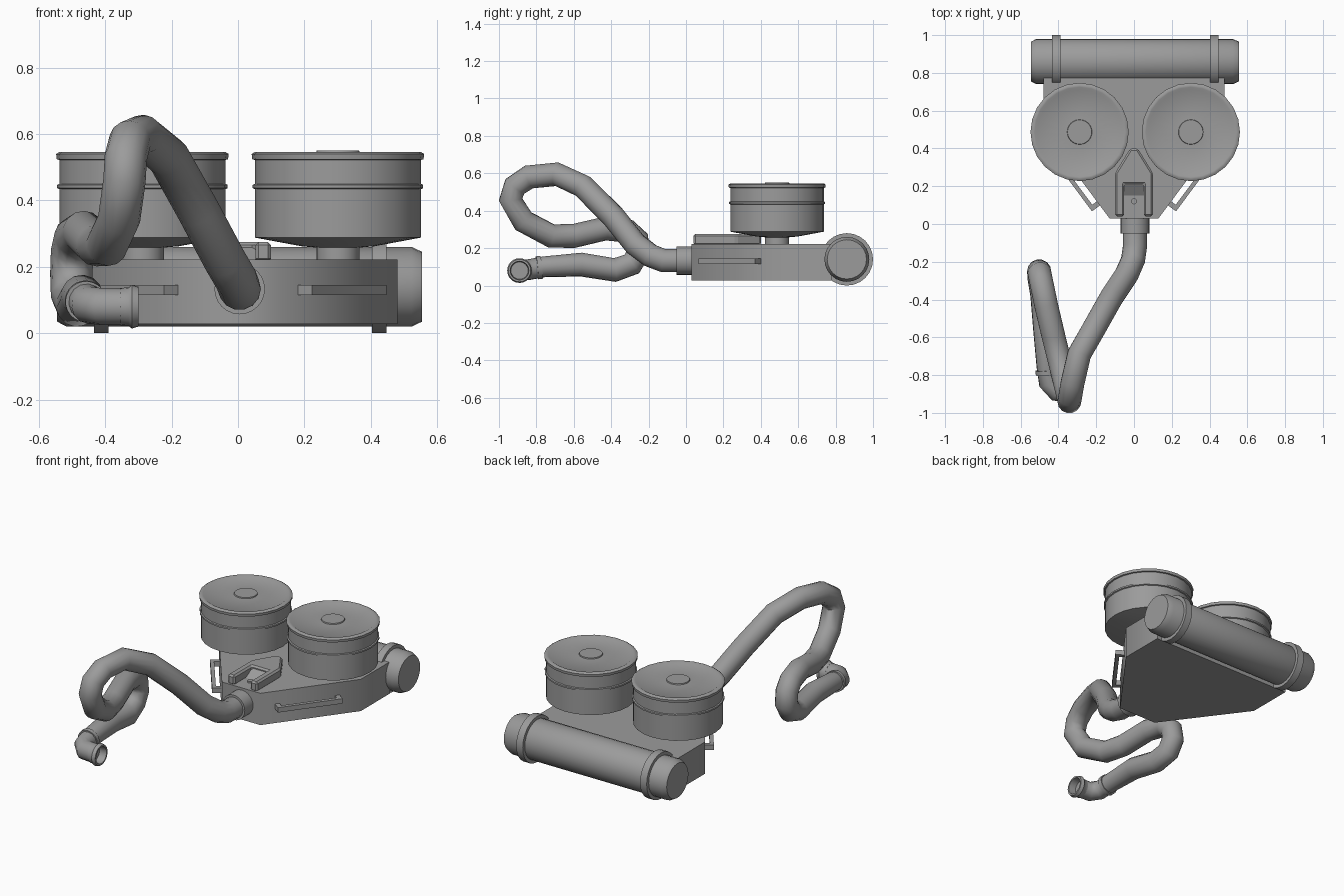
import bpy, bmesh, math
from mathutils import Vector, Matrix

if "Cube" in bpy.data.objects:
    bpy.data.objects.remove(bpy.data.objects["Cube"])

grey = bpy.data.materials.new("dark_grey")
grey.diffuse_color = (0.33, 0.33, 0.33, 1)
grey.use_nodes = True
grey.node_tree.nodes["Principled BSDF"].inputs["Base Color"].default_value = grey.diffuse_color


def shade(ob, angle=35):
    bpy.ops.object.select_all(action='DESELECT')
    bpy.context.view_layer.objects.active = ob
    ob.select_set(True)
    bpy.ops.object.shade_smooth_by_angle(angle=math.radians(angle))


def make(name, bm, angle=35):
    bmesh.ops.recalc_face_normals(bm, faces=bm.faces)
    me = bpy.data.meshes.new(name)
    bm.to_mesh(me)
    bm.free()
    me.materials.append(grey)
    ob = bpy.data.objects.new(name, me)
    bpy.context.collection.objects.link(ob)
    if angle:
        shade(ob, angle)
    return ob


def lathe(name, profile, loc, axis=(0, 0, 1), sides=24, closed=False):
    """Revolve (radius, height) points around an axis."""
    bm = bmesh.new()
    rot = Vector((0, 0, 1)).rotation_difference(Vector(axis)).to_matrix().to_4x4()
    rings = []
    for r, h in profile:
        if r == 0:
            rings.append([bm.verts.new((0, 0, h))] * sides)
        else:
            rings.append([bm.verts.new((r * math.cos(2 * math.pi * i / sides),
                                        r * math.sin(2 * math.pi * i / sides), h))
                          for i in range(sides)])
    pairs = list(zip(rings, rings[1:]))
    if closed:
        pairs.append((rings[-1], rings[0]))
    for a, b in pairs:
        for i in range(sides):
            j = (i + 1) % sides
            vs = list(dict.fromkeys((a[i], a[j], b[j], b[i])))
            bm.faces.new(vs)
    bm.transform(Matrix.Translation(loc) @ rot)
    return make(name, bm)


def prism(name, outline, low, high, bevel=0, matrix=Matrix(), angle=0):
    """Extrude a plan outline from low to high."""
    bm = bmesh.new()
    face = bm.faces.new([bm.verts.new((x, y, low)) for x, y in outline])
    up = bmesh.ops.extrude_face_region(bm, geom=[face])
    bmesh.ops.translate(bm, vec=(0, 0, high - low),
                        verts=[v for v in up['geom'] if isinstance(v, bmesh.types.BMVert)])
    bm.transform(matrix)
    ob = make(name, bm, angle)
    if bevel:
        m = ob.modifiers.new("edge", 'BEVEL')
        m.width, m.segments = bevel, 1
    return ob


def mirrored(half):
    return half + [(-x, y) for x, y in reversed(half)]


# Housing: plate tapering towards the hose, its sides shaded as one soft band
prism("housing", mirrored([(0.13, 0.03), (0.48, 0.5), (0.48, 0.78)]), 0.028, 0.222, angle=60)

# Raised wedge cover with an open slot, and a ramp inside the slot
prism("wedge_cover", mirrored([(0.052, 0.04), (0.1, 0.04), (0.1, 0.27), (0.02, 0.4)])
      + [(-0.052, 0.21), (0.052, 0.21)], 0.215, 0.275, 0.01)
prism("slot_ramp", [(0.13, 0.21), (0.225, 0.21), (0.225, 0.268)], -0.052, 0.052,
      matrix=Matrix(((0, 0, 1, 0), (1, 0, 0, 0), (0, 1, 0, 0), (0, 0, 0, 1))))
lathe("slot_pin", [(0.016, 0.215), (0.016, 0.232), (0, 0.232)], (0, 0.12, 0), sides=12)

# Twin filter drums with rim, ring, dished lid and neck
drum = [(0, 0.215), (0.065, 0.215), (0.065, 0.258), (0.11, 0.262), (0.25, 0.288),
        (0.25, 0.434), (0.257, 0.437), (0.257, 0.447), (0.25, 0.45), (0.25, 0.522),
        (0.258, 0.524), (0.26, 0.54), (0.25, 0.546), (0.238, 0.546), (0.225, 0.538),
        (0.066, 0.544), (0.064, 0.55), (0, 0.55)]
for side, x in (("left", -0.288), ("right", 0.301)):
    lathe("filter_drum_" + side, drum, (x, 0.487, 0))

# Rear tank with chamfered ends, held by two straps
lathe("rear_tank", [(0, -0.545), (0.105, -0.545), (0.12, -0.517), (0.12, 0.523),
                    (0.105, 0.555), (0, 0.555)], (0, 0.86, 0.14), (1, 0, 0))
for side, x in (("left", -0.412), ("right", 0.425)):
    lathe("tank_strap_" + side, [(0.115, -0.022), (0.14, -0.022), (0.14, 0.022), (0.115, 0.022)],
          (x, 0.86, 0.14), (1, 0, 0), closed=True)

# Bracket handles along the tapered sides
along = Vector((0.35, 0.47, 0)).normalized()
out = Vector((along.y, -along.x, 0))
bracket = [(0.085, -0.01), (0.085, 0.052), (0.462, 0.052), (0.462, -0.01),
           (0.435, -0.01), (0.435, 0.03), (0.112, 0.03), (0.112, -0.01)]
for side, s in (("right", 1), ("left", -1)):
    pts = [Vector((0.13, 0.03, 0)) + along * t + out * n for t, n in bracket]
    prism("handle_" + side, [(s * p.x, p.y) for p in pts], 0.115, 0.145)

# Hose connector at the front of the housing
lathe("hose_connector", [(0.06, -0.05), (0.076, -0.05), (0.076, 0.035), (0.06, 0.035)],
      (0.005, 0, 0.133), (0, 1, 0), closed=True)

# Looping hose
path = [(0.005, 0.03, 0.133), (0.005, -0.12, 0.133), (-0.005, -0.19, 0.16),
        (-0.04, -0.27, 0.22), (-0.12, -0.39, 0.37), (-0.21, -0.55, 0.53),
        (-0.29, -0.69, 0.595), (-0.325, -0.84, 0.58), (-0.338, -0.915, 0.53),
        (-0.342, -0.938, 0.46), (-0.358, -0.87, 0.345), (-0.395, -0.72, 0.265),
        (-0.425, -0.6, 0.265), (-0.465, -0.43, 0.305), (-0.49, -0.31, 0.29),
        (-0.5, -0.26, 0.245), (-0.502, -0.25, 0.18), (-0.5, -0.29, 0.115),
        (-0.485, -0.38, 0.083), (-0.47, -0.56, 0.112), (-0.46, -0.76, 0.1),
        (-0.45, -0.84, 0.085), (-0.41, -0.885, 0.08), (-0.32, -0.89, 0.08)]
curve = bpy.data.curves.new("hose", 'CURVE')
curve.dimensions = '3D'
curve.bevel_depth = 0.064
curve.bevel_resolution = 5
spline = curve.splines.new('POLY')
spline.points.add(len(path) - 1)
for p, co in zip(spline.points, path):
    p.co = (*co, 1)
    p.radius = 0.87 if co[1] < -0.7 and co[2] < 0.11 else 1
curve.materials.append(grey)
hose = bpy.data.objects.new("hose", curve)
bpy.context.collection.objects.link(hose)
bpy.ops.object.select_all(action='DESELECT')
bpy.context.view_layer.objects.active = hose
hose.select_set(True)
bpy.ops.object.convert(target='MESH')
shade(bpy.context.object, 50)

# Cuffs: one before the elbow, one open cup at the hose end
lathe("elbow_cuff", [(0.05, -0.012), (0.062, -0.012), (0.062, 0.012), (0.05, 0.012)],
      (-0.459, -0.785, 0.096), (0.08, -0.99, -0.1), closed=True)
lathe("end_cup", [(0, 0), (0.056, 0), (0.058, 0.025), (0.066, 0.035), (0.06, 0.055),
                  (0.05, 0.055), (0.046, 0.01), (0, 0.01)], (-0.355, -0.89, 0.08), (1, 0, 0))
